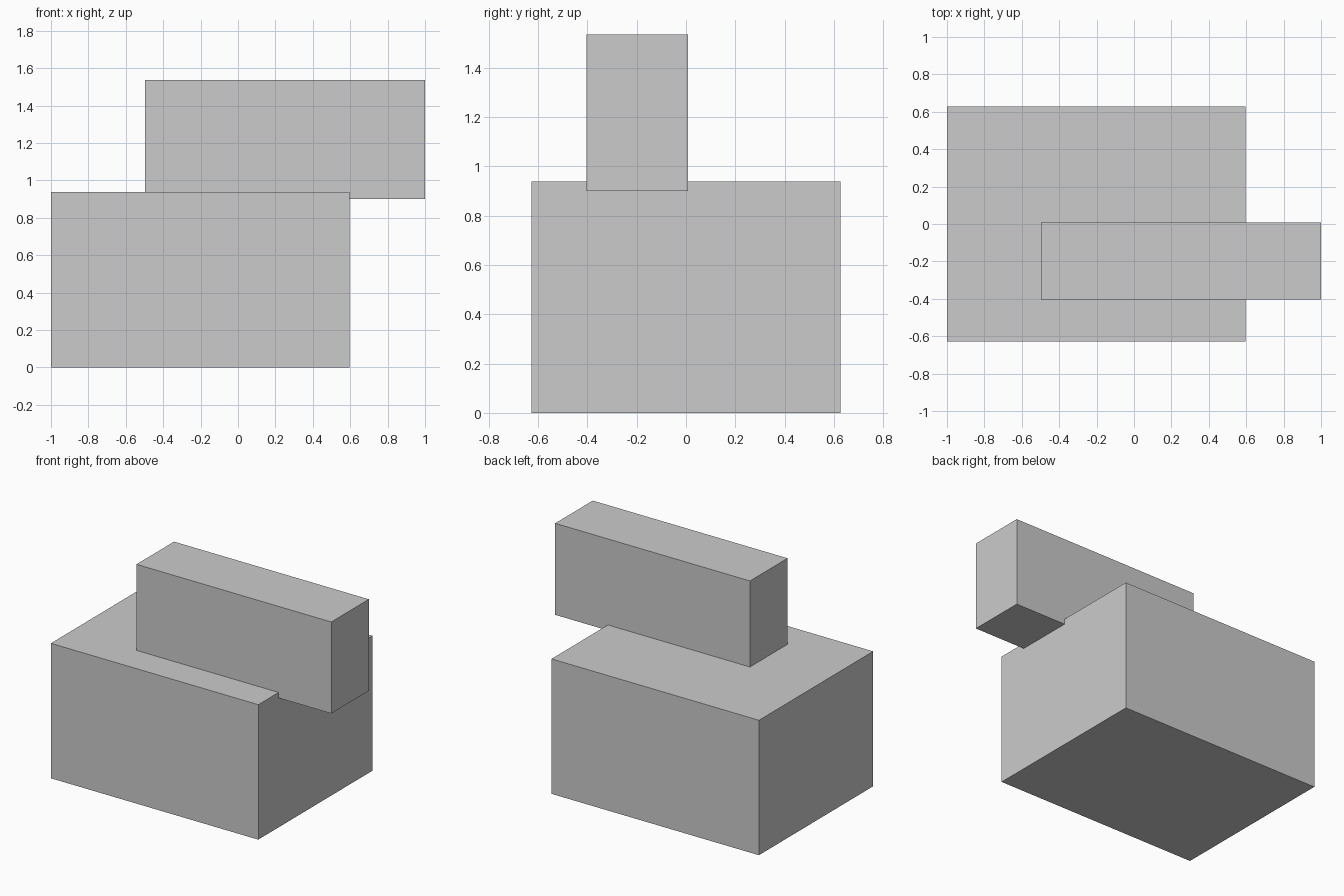
import bpy

if "Cube" in bpy.data.objects:
    bpy.data.objects.remove(bpy.data.objects["Cube"])


def box(name, lo, hi):
    """Axis-aligned box between two corners."""
    centre = [(a + b) / 2 for a, b in zip(lo, hi)]
    bpy.ops.mesh.primitive_cube_add(size=1, location=centre)
    ob = bpy.context.object
    ob.name = name
    ob.scale = [b - a for a, b in zip(lo, hi)]
    bpy.ops.object.transform_apply(location=False, rotation=False, scale=True)
    return ob


# Wide block standing on the ground
box("base_block", (-1.0, -0.627, 0.0), (0.595, 0.627, 0.938))

# Narrow block sunk slightly into the base and overhanging its right side
box("upper_block", (-0.498, -0.404, 0.9), (1.0, 0.009, 1.536))
